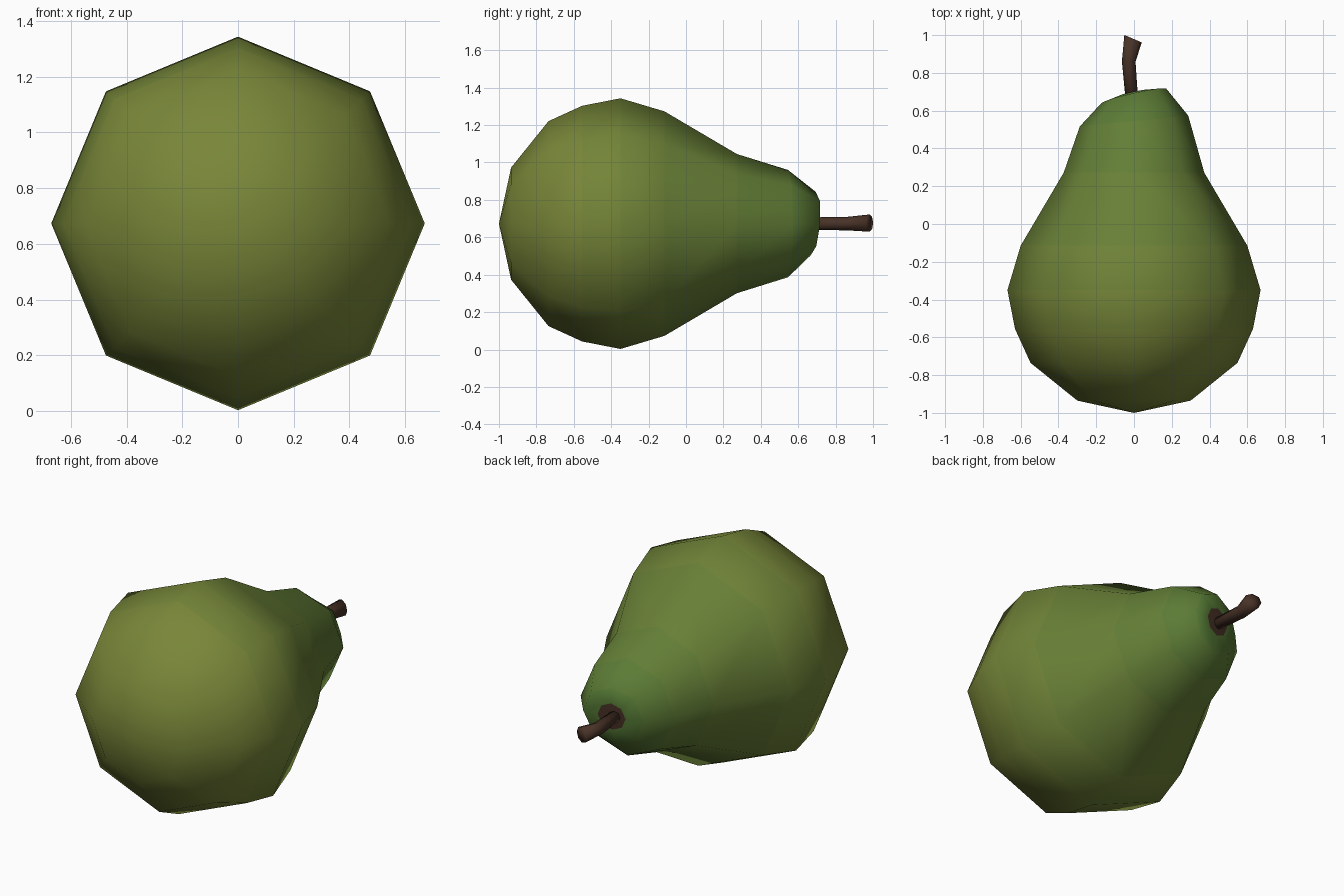
import bpy, bmesh
from math import sin, cos, tau
from mathutils import Vector

if "Cube" in bpy.data.objects:
    bpy.data.objects.remove(bpy.data.objects["Cube"])

CZ = 0.673  # height of the pear's axis


def material(name, rgb):
    m = bpy.data.materials.new(name)
    m.diffuse_color = (*rgb, 1)
    m.use_nodes = True
    m.node_tree.nodes["Principled BSDF"].inputs["Base Color"].default_value = m.diffuse_color
    return m


def loft(name, rings, start, end, mats):
    """Skin rings of points, closing each end with a fan to a pole."""
    bm = bmesh.new()
    loops = [[bm.verts.new(p) for p in ring] for ring in rings]
    n = len(loops[0])
    a, b = bm.verts.new(start), bm.verts.new(end)
    for i in range(n):
        j = (i + 1) % n
        bm.faces.new((a, loops[0][i], loops[0][j]))
        for k in range(len(loops) - 1):
            f = bm.faces.new((loops[k][i], loops[k + 1][i], loops[k + 1][j], loops[k][j]))
            f.material_index = min(k + 1, len(mats) - 1)
        f = bm.faces.new((b, loops[-1][j], loops[-1][i]))
        f.material_index = len(mats) - 1
    bmesh.ops.recalc_face_normals(bm, faces=bm.faces)
    for f in bm.faces:
        f.smooth = True
    me = bpy.data.meshes.new(name)
    bm.to_mesh(me)
    bm.free()
    for m in mats:
        me.materials.append(m)
    ob = bpy.data.objects.new(name, me)
    bpy.context.collection.objects.link(ob)
    return ob


def ring(centre, r, sides, slope_x=0, slope_z=0):
    cx, cy, cz = centre
    pts = []
    for i in range(sides):
        x, z = r * cos(tau * i / sides), r * sin(tau * i / sides)
        pts.append((cx + x, cy + slope_x * x + slope_z * z, cz + z))
    return pts


# Body: eight-sided pear lying along y (y, radius, x tilt, z tilt)
profile = [(-0.935, 0.30, 0, 0), (-0.735, 0.548, 0, 0), (-0.555, 0.63, 0, 0),
           (-0.35, 0.67, 0, 0), (-0.115, 0.60, 0, 0), (0.272, 0.372, 0, 0),
           (0.545, 0.287, 0.1, 0), (0.68, 0.17, 0.22, 0.08), (0.695, 0.08, 0.2, 0.08)]
rings = [ring((0, y, CZ), r, 8, sx, sz) for y, r, sx, sz in profile]

# Skin colour runs from yellow-green at the bottom to green at the neck
ripe, unripe = Vector((0.19, 0.24, 0.04)), Vector((0.09, 0.19, 0.035))
bands = [material(f"skin_{k}", ripe.lerp(unripe, max(0, k - 2) / 6)) for k in range(9)]
brown = material("stem_brown", (0.065, 0.032, 0.02))
loft("pear_body", rings, (0, -1, CZ), (-0.01, 0.685, CZ), bands + [brown])

# Stem: bent and flared at the tip
stem = [ring((-0.01, 0.64, CZ), 0.033, 8),
        ring((-0.028, 0.86, CZ), 0.036, 8, -0.03),
        ring((-0.005, 0.981, CZ + 0.003), 0.046, 8, -0.43)]
loft("stem", stem, (-0.01, 0.64, CZ), (-0.005, 0.981, CZ + 0.003), [brown])
